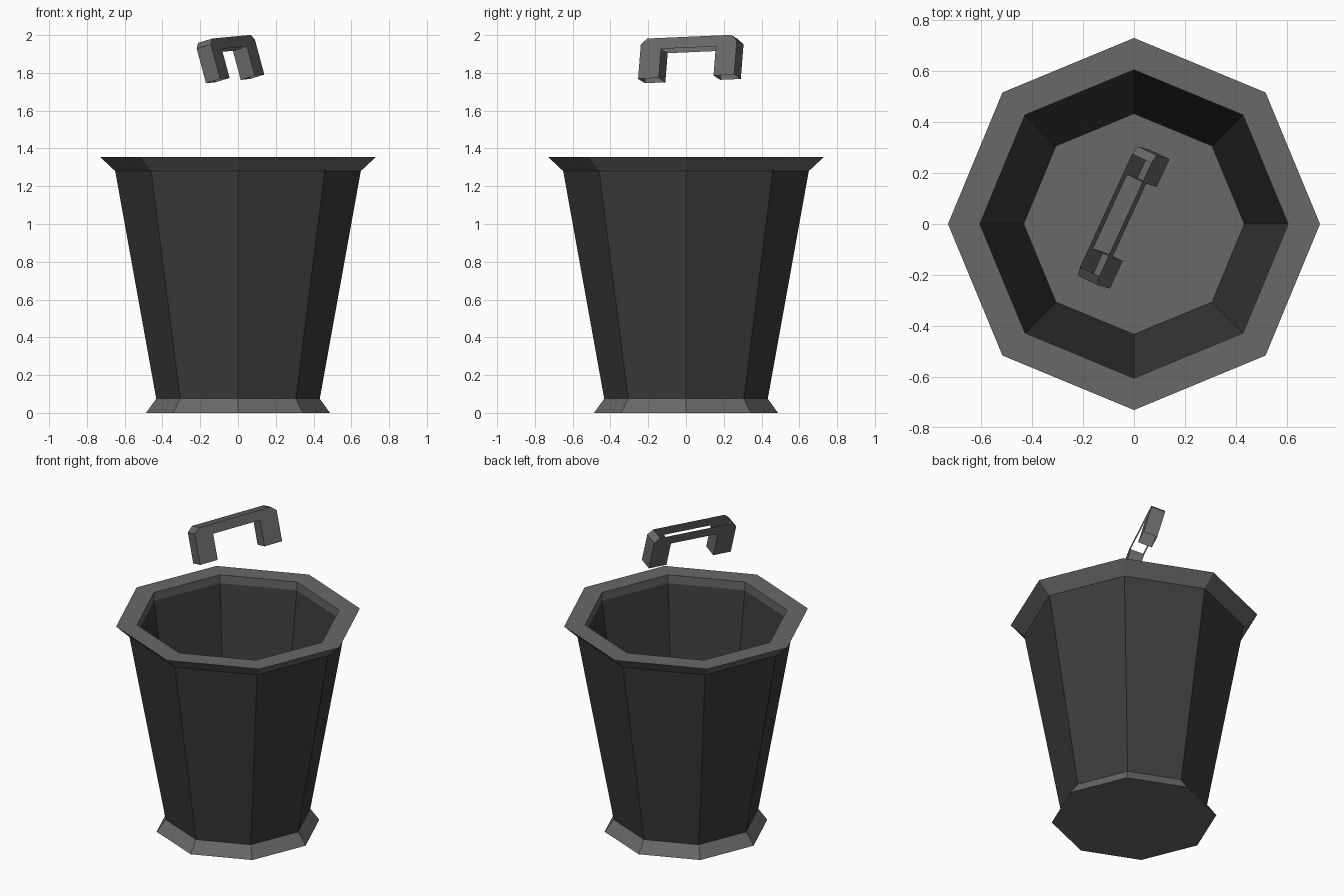
import bpy
import bmesh
import math
from mathutils import Matrix, Vector

old = bpy.data.objects.get("Cube")
if old:
    bpy.data.objects.remove(old, do_unlink=True)


def make_material(name, value):
    mat = bpy.data.materials.new(name)
    mat.use_nodes = True
    colour = (value, value, value, 1.0)
    mat.diffuse_color = colour
    mat.node_tree.nodes["Principled BSDF"].inputs["Base Color"].default_value = colour
    return mat


light_grey = make_material("light grey metal", 0.14)
dark_grey = make_material("dark grey wall", 0.045)
SIDES = 8


def finish(name, bm, mat):
    mesh = bpy.data.meshes.new(name)
    bm.to_mesh(mesh)
    bm.free()
    mesh.materials.append(mat)
    obj = bpy.data.objects.new(name, mesh)
    bpy.context.collection.objects.link(obj)
    return obj


def octagon_lathe(name, profile, mat, cap_first=False, cap_last=False):
    """Turn a (radius, height) profile into faceted rings, listed outside upward."""
    bm = bmesh.new()
    rings = []
    for radius, z in profile:
        angles = [math.tau * i / SIDES for i in range(SIDES)]
        rings.append([bm.verts.new((radius * math.cos(a), radius * math.sin(a), z))
                      for a in angles])
    for low, high in zip(rings, rings[1:]):
        for i in range(SIDES):
            j = (i + 1) % SIDES
            bm.faces.new((low[i], low[j], high[j], high[i]))
    if cap_first:
        bm.faces.new(rings[0][::-1])
    if cap_last:
        bm.faces.new(rings[-1])
    return finish(name, bm, mat)


# Flared foot: its upper cap is the floor inside the bin
octagon_lathe("foot", [(0.487, 0), (0.433, 0.075)], light_grey, True, True)

# Tapered walls, outer and inner skins
octagon_lathe("outer_wall", [(0.433, 0.075), (0.65, 1.28)], dark_grey)
octagon_lathe("inner_wall", [(0.605, 1.30), (0.433, 0.075)], dark_grey)

# Rim: flared underside, flat top, short inner lip
octagon_lathe("rim", [(0.65, 1.28), (0.73, 1.355), (0.605, 1.355), (0.605, 1.30)],
              light_grey)

# Loose handle: hollow staple, open along the bar and at the leg ends
half, flat, height, leg, bar, width = 0.28, 0.245, 0.22, 0.12, 0.06, 0.086
right_half = [(flat, 0), (half, -0.03), (half, -height),
              (half - leg, -height), (half - leg, -bar)]
outline = right_half + [(-u, n) for u, n in reversed(right_half)]
open_edges = {2, 4, 6, 9}   # leg ends, bar underside and bar top

bm = bmesh.new()
near = [bm.verts.new((u, -width / 2, n)) for u, n in outline]
far = [bm.verts.new((u, width / 2, n)) for u, n in outline]
bm.faces.new(near[::-1])
bm.faces.new(far)
for i in range(len(outline)):
    if i not in open_edges:
        j = (i + 1) % len(outline)
        bm.faces.new((near[i], near[j], far[j], far[i]))
bmesh.ops.recalc_face_normals(bm, faces=bm.faces[:])
handle = finish("handle", bm, light_grey)

# Tilt the handle above the bin
along = Vector((0.417, 0.906, 0.04)).normalized()
up = Vector((-0.25, 0.096, 0.963))
side = up.cross(along).normalized()
up = along.cross(side)
pose = Matrix((along, side, up)).transposed().to_4x4()
pose.translation = (-0.072, 0.035, 1.98)
handle.matrix_world = pose
